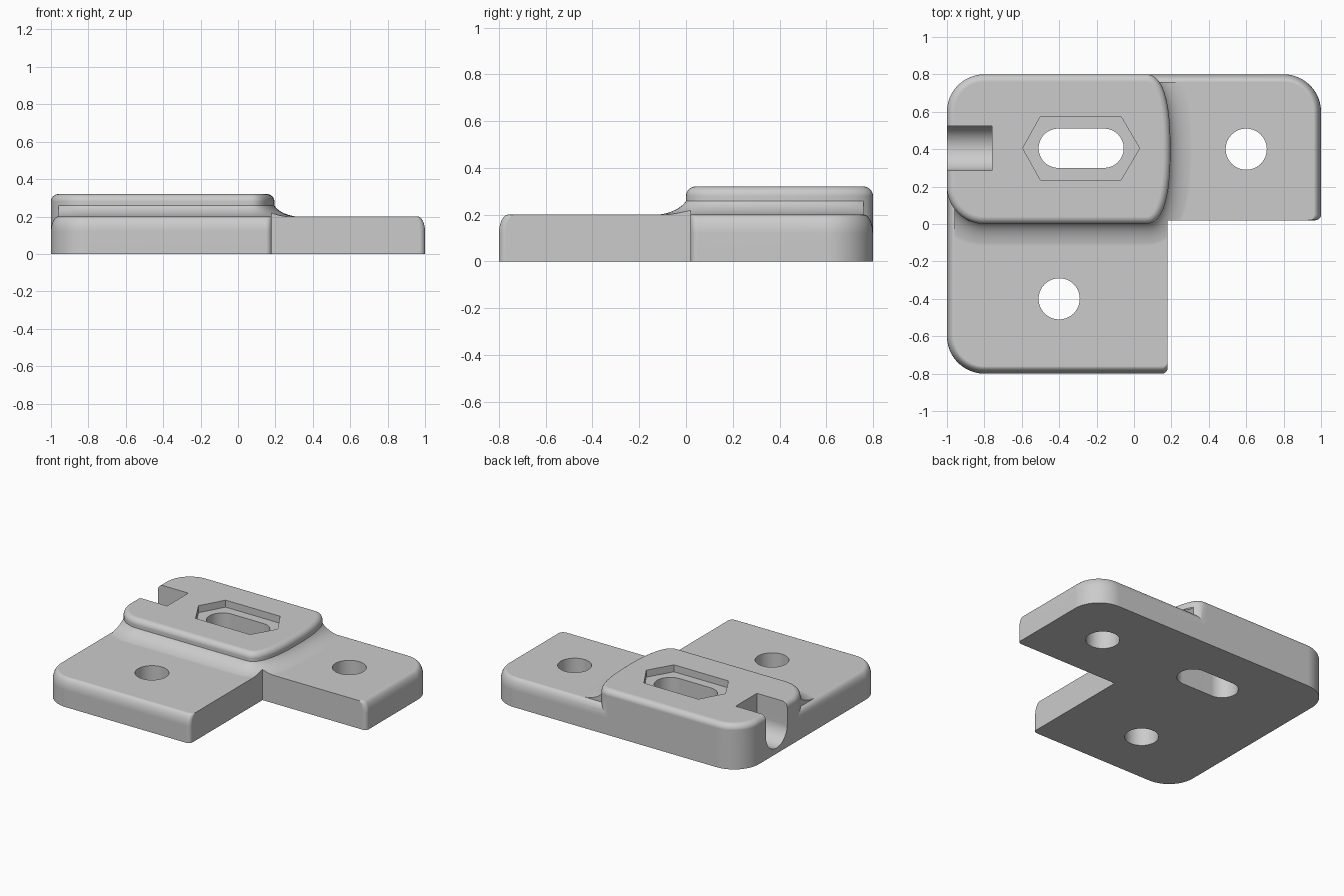
import bpy, bmesh, math
from mathutils import Vector

cube = bpy.data.objects.get("Cube")
if cube:
    bpy.data.objects.remove(cube)

grey = bpy.data.materials.new("plain_grey")
grey.use_nodes = True
colour = (0.6, 0.6, 0.6, 1)
grey.diffuse_color = colour
grey.node_tree.nodes["Principled BSDF"].inputs["Base Color"].default_value = colour

STEPS = 12


def outline(corners):
    """Closed 2D outline; each (x, y, radius) right-angle corner gets an arc."""
    pts = []
    for i, (x, y, r) in enumerate(corners):
        p = Vector((x, y))
        if r <= 0:
            pts.append(p)
            continue
        back = (Vector(corners[i - 1][:2]) - p).normalized()
        ahead = (Vector(corners[(i + 1) % len(corners)][:2]) - p).normalized()
        centre = p + r * (back + ahead)
        for k in range(STEPS + 1):
            a = math.pi / 2 * k / STEPS
            pts.append(centre - r * (ahead * math.cos(a) + back * math.sin(a)))
    return pts


def offset(pts, d):
    """Move a counter-clockwise outline outwards by d."""
    out = []
    for i, p in enumerate(pts):
        a = (p - pts[i - 1]).normalized()
        b = (pts[(i + 1) % len(pts)] - p).normalized()
        t = (a + b).normalized()
        out.append(p + Vector((t.y, -t.x)) * d / max(t.dot(a), 0.5))
    return out


def loft(name, rings):
    """Solid through equal-length rings of 3D points, capped at both ends."""
    bm = bmesh.new()
    loops = [[bm.verts.new(p) for p in ring] for ring in rings]
    n = len(loops[0])
    for low, high in zip(loops, loops[1:]):
        for i in range(n):
            j = (i + 1) % n
            bm.faces.new((low[i], low[j], high[j], high[i]))
    bm.faces.new(loops[0][::-1])
    bm.faces.new(loops[-1])
    bmesh.ops.recalc_face_normals(bm, faces=bm.faces)
    mesh = bpy.data.meshes.new(name)
    bm.to_mesh(mesh)
    bm.free()
    mesh.materials.append(grey)
    obj = bpy.data.objects.new(name, mesh)
    bpy.context.collection.objects.link(obj)
    return obj


def at_height(pts, z):
    return [Vector((p.x, p.y, z)) for p in pts]


def prism(name, pts, z0, z1):
    return loft(name, [at_height(pts, z0), at_height(pts, z1)])


def combine(target, other, operation):
    mod = target.modifiers.new("combine", "BOOLEAN")
    mod.operation, mod.solver, mod.object = operation, "EXACT", other
    bpy.context.view_layer.objects.active = target
    bpy.ops.object.modifier_apply(modifier=mod.name)
    bpy.data.objects.remove(other)


def plate_outline(d):
    """L-shaped plate with its outer sides drawn in by d."""
    r = 0.2 - d
    return outline([(-1 + d, -0.8 + d, r), (0.18, -0.8 + d, 0.03), (0.18, 0.02, 0),
                    (1 - d, 0.02, 0.03), (1 - d, 0.8 - d, r), (-1 + d, 0.8 - d, r)])


quarter = [math.pi / 2 * k / 10 for k in range(11)]

# L-shaped base plate with rounded outer top edges
rings = [at_height(plate_outline(0), 0)]
rings += [at_height(plate_outline(0.04 * (1 - math.cos(a))), 0.12 + 0.08 * math.sin(a))
          for a in quarter]
bracket = loft("corner_bracket", rings)

# Raised block with a bulging right end
bulge = []
for k in range(33):
    a = math.pi * (k / 32 - 0.5)
    c, s = max(math.cos(a), 0), math.sin(a)
    bulge.append((0.06 + 0.135 * c ** 0.8,
                  0.4 + math.copysign(0.4 * abs(s) ** 0.8, s), 0))
block_outline = outline([(-1, 0, 0.2)] + bulge + [(-1, 0.8, 0.2)])
rings = [at_height(block_outline, 0.05)]
rings += [at_height(offset(block_outline, -0.04 * (1 - math.cos(a))), 0.28 + 0.04 * math.sin(a))
          for a in quarter]
block = loft("raised_block", rings)

# Concave blend from the block down to the plate, kept inside the plate edge
rings = [at_height(offset(block_outline, 0.15), 0.1)]
rings += [at_height(offset(block_outline, 0.15 - 0.16 * math.sin(a)), 0.29 - 0.092 * math.cos(a))
          for a in quarter]
blend = loft("blend", rings)
combine(blend, prism("blend_limit", plate_outline(0.04), 0.05, 0.5), "INTERSECT")

combine(bracket, block, "UNION")
combine(bracket, blend, "UNION")

# Two round screw holes
for x, y in ((0.6, 0.4), (-0.4, -0.4)):
    r = 0.11
    square = [(x - r, y - r, r), (x + r, y - r, r), (x + r, y + r, r), (x - r, y + r, r)]
    bore = outline(square)
    clean = [p for i, p in enumerate(bore) if (p - bore[i - 1]).length > 1e-4]
    combine(bracket, prism("screw_hole", clean, -0.1, 0.5), "DIFFERENCE")

# Long through slot
x0, x1, y0, y1, r = -0.51, -0.055, 0.3, 0.51, 0.105
slot = outline([(x0, y0, r), (x1, y0, r), (x1, y1, r), (x0, y1, r)])
slot = [p for i, p in enumerate(slot) if (p - slot[i - 1]).length > 1e-4]
combine(bracket, prism("through_slot", slot, -0.1, 0.5), "DIFFERENCE")

# Stretched six-sided pocket around the slot
pocket = [Vector(p) for p in ((-0.595, 0.405), (-0.5, 0.235), (-0.07, 0.235),
                              (0.03, 0.405), (-0.07, 0.575), (-0.5, 0.575))]
combine(bracket, prism("nut_pocket", pocket, 0.27, 0.5), "DIFFERENCE")

# Round-bottomed channel in the left end
channel = [(0.525, 0.5), (0.285, 0.5)]
for k in range(25):
    a = math.pi * (1 + k / 24)
    channel.append((0.405 + 0.12 * math.cos(a), 0.16 + 0.12 * math.sin(a)))
combine(bracket, loft("end_channel", [[Vector((x, y, z)) for y, z in channel]
                                      for x in (-1.2, -0.76)]), "DIFFERENCE")

# Smooth shading with crisp edges
bpy.ops.object.select_all(action="DESELECT")
bracket.select_set(True)
bpy.context.view_layer.objects.active = bracket
bpy.ops.object.shade_smooth_by_angle(angle=math.radians(30))
weighted = bracket.modifiers.new("even_shading", "WEIGHTED_NORMAL")
weighted.keep_sharp = True
